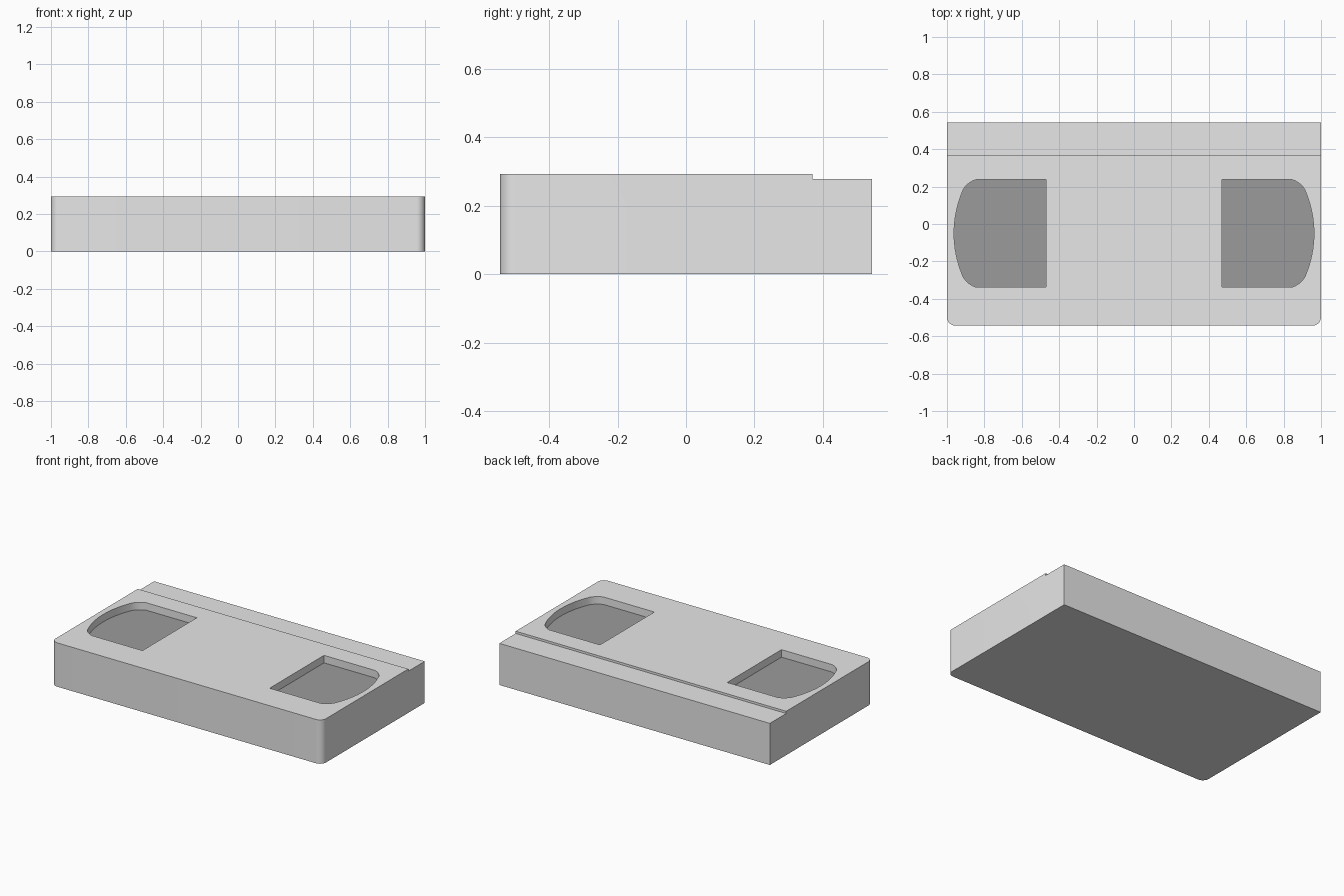
import bpy, bmesh
from math import radians, cos, sin, asin

HALF_X, HALF_Y, TOP = 1.0, 0.543, 0.293
STEP_Y, STEP_Z = 0.37, 0.278
FLOOR_Z = 0.243

cube = bpy.data.objects.get("Cube")
if cube:
    bpy.data.objects.remove(cube, do_unlink=True)


def material(name, value):
    mat = bpy.data.materials.new(name)
    mat.use_nodes = True
    colour = (value, value, value, 1)
    mat.diffuse_color = colour
    mat.node_tree.nodes["Principled BSDF"].inputs["Base Color"].default_value = colour
    return mat


def arc(cx, cy, radius, start, end, steps):
    angles = [radians(start + (end - start) * i / steps) for i in range(steps + 1)]
    return [(cx + radius * cos(a), cy + radius * sin(a)) for a in angles]


def prism(name, outline, bottom, top):
    """Extrude a flat outline from bottom to top."""
    bm = bmesh.new()
    base = bm.faces.new([bm.verts.new((x, y, bottom)) for x, y in outline])
    extruded = bmesh.ops.extrude_face_region(bm, geom=[base])["geom"]
    verts = [v for v in extruded if isinstance(v, bmesh.types.BMVert)]
    bmesh.ops.translate(bm, verts=verts, vec=(0, 0, top - bottom))
    bmesh.ops.recalc_face_normals(bm, faces=bm.faces)
    mesh = bpy.data.meshes.new(name)
    bm.to_mesh(mesh)
    bm.free()
    obj = bpy.data.objects.new(name, mesh)
    bpy.context.collection.objects.link(obj)
    return obj


def cut(target, cutter):
    mod = target.modifiers.new("cut", "BOOLEAN")
    mod.operation = "DIFFERENCE"
    mod.solver = "EXACT"
    mod.object = cutter
    cutter.hide_render = True
    bpy.context.view_layer.objects.active = target
    bpy.ops.object.modifier_apply(modifier=mod.name)
    bpy.data.objects.remove(cutter, do_unlink=True)


# Case block: square back corners, rounded front corners
r = 0.045
outline = [(HALF_X, HALF_Y), (-HALF_X, HALF_Y)]
outline += arc(-HALF_X + r, -HALF_Y + r, r, 180, 270, 10)
outline += arc(HALF_X - r, -HALF_Y + r, r, 270, 360, 10)
case = prism("case", outline, 0, TOP)

# Shallow step along the back edge
cut(case, prism("step_cutter", [(-1.1, STEP_Y), (1.1, STEP_Y), (1.1, 0.7), (-1.1, 0.7)],
                STEP_Z, TOP + 0.1))

# Window recesses: straight inner edge, bowed outer edge with rounded corners
mid_y, bow = -0.05, 0.58
spread = 22
upper = arc(0.962 - bow, 0, bow, 0, spread, 8) + arc(0.814, 0.177, 0.114, spread, 74, 6)[1:]
upper[-1] = (0.845, 0.287)
upper.append((0.47, 0.287))
half = [(x, mid_y + y) for x, y in upper]
window = half + [(x, 2 * mid_y - y) for x, y in reversed(half[1:])]
for side in (-1, 1):
    cut(case, prism("window_cutter", [(side * x, y) for x, y in window], FLOOR_Z, TOP + 0.1))

# Body colour everywhere, darker recess floors
case.data.materials.clear()
case.data.materials.append(material("light grey", 0.8))
case.data.materials.append(material("dark grey", 0.33))
for face in case.data.polygons:
    is_floor = face.normal.z > 0.9 and abs(face.center.z - FLOOR_Z) < 0.005
    face.material_index = 1 if is_floor else 0

bpy.ops.object.select_all(action="DESELECT")
case.select_set(True)
bpy.context.view_layer.objects.active = case
bpy.ops.object.shade_smooth_by_angle(angle=radians(30))
